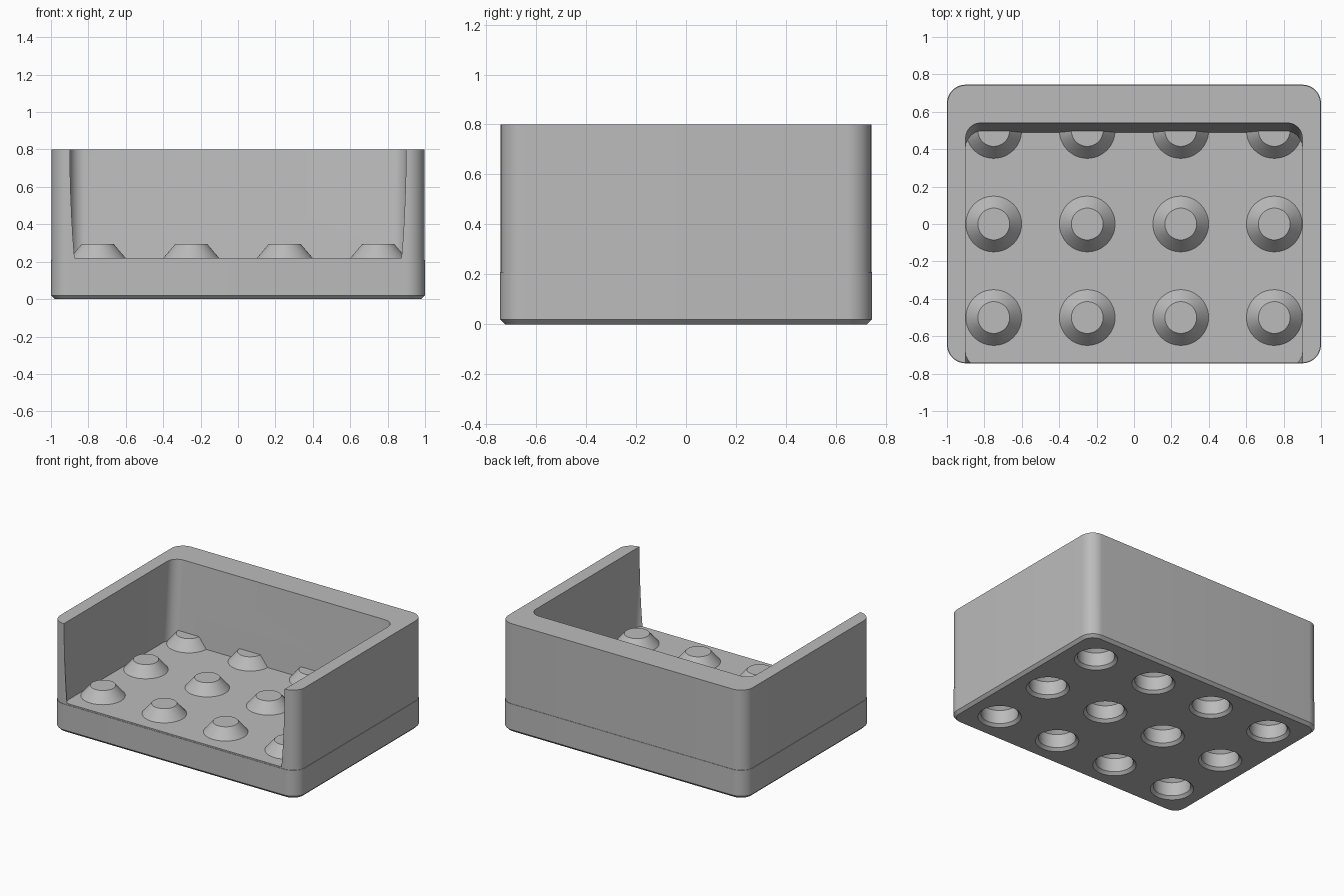
import bpy, bmesh, math

cube = bpy.data.objects.get("Cube")
if cube:
    bpy.data.objects.remove(cube, do_unlink=True)

grey = bpy.data.materials.new("plain_grey")
grey.use_nodes = True
grey.diffuse_color = (0.5, 0.5, 0.5, 1)
grey.node_tree.nodes["Principled BSDF"].inputs["Base Color"].default_value = (0.5, 0.5, 0.5, 1)


def rounded(x0, x1, y0, y1, r, z, steps=12):
    """Ring of points around a rounded rectangle."""
    ring = []
    corners = ((x1 - r, y1 - r), (x0 + r, y1 - r), (x0 + r, y0 + r), (x1 - r, y0 + r))
    for i, (cx, cy) in enumerate(corners):
        for k in range(steps + 1):
            a = math.pi / 2 * (i + k / steps)
            ring.append((cx + r * math.cos(a), cy + r * math.sin(a), z))
    return ring


def circle(cx, cy, r, z, n=48):
    return [(cx + r * math.cos(math.tau * k / n), cy + r * math.sin(math.tau * k / n), z)
            for k in range(n)]


def loft(name, stacks):
    """Object made of closed solids, each skinned through a stack of rings."""
    bm = bmesh.new()
    for rings in stacks:
        loops = [[bm.verts.new(p) for p in ring] for ring in rings]
        n = len(loops[0])
        for low, high in zip(loops, loops[1:]):
            for k in range(n):
                j = (k + 1) % n
                bm.faces.new((low[k], low[j], high[j], high[k]))
        bm.faces.new(loops[0][::-1])
        bm.faces.new(loops[-1])
    mesh = bpy.data.meshes.new(name)
    bm.to_mesh(mesh)
    bm.free()
    mesh.materials.append(grey)
    obj = bpy.data.objects.new(name, mesh)
    bpy.context.collection.objects.link(obj)
    return obj


def combine(target, other, operation):
    mod = target.modifiers.new(operation, "BOOLEAN")
    mod.operation, mod.object, mod.solver = operation, other, "EXACT"
    bpy.context.view_layer.objects.active = target
    bpy.ops.object.modifier_apply(modifier=mod.name)
    bpy.data.objects.remove(other, do_unlink=True)


W, D = 1.0, 0.745
centres = [(x, y) for x in (-0.75, -0.25, 0.25, 0.75) for y in (-0.5, 0, 0.5)]

# Base with chamfered foot, and walls set in by a hair
tray = loft("tray", [[rounded(-W + c, W - c, -D + c, D - c, 0.1 - c, z)
                      for c, z in ((0.02, 0), (0, 0.02), (0, 0.21))]])
s = 0.003
walls = loft("walls", [[rounded(-W + s, W - s, -D + s, D - s, 0.1 - s, z) for z in (0.1, 0.8)]])
combine(tray, walls, "UNION")

# Leaning pocket, open through the front
def pocket_ring(z):
    lean = 0.086 * (z - 0.22)
    return rounded(-0.9, 0.9, -0.763 - lean, 0.49 + lean, 0.08, z)

combine(tray, loft("pocket", [[pocket_ring(0.22), pocket_ring(0.95)]]), "DIFFERENCE")

# Raised studs on the floor
studs = loft("studs", [[circle(x, y, r, z) for r, z in ((0.149, 0.15), (0.149, 0.22), (0.085, 0.295))]
                       for x, y in centres])
combine(tray, studs, "UNION")

# Chamfered sockets underneath
sockets = loft("sockets", [[circle(x, y, r, z) for r, z in
                            ((0.165, -0.02), (0.125, 0.02), (0.125, 0.12), (0.06, 0.19))]
                           for x, y in centres])
combine(tray, sockets, "DIFFERENCE")

tray.select_set(True)
bpy.context.view_layer.objects.active = tray
bpy.ops.object.shade_smooth_by_angle(angle=math.radians(30))
